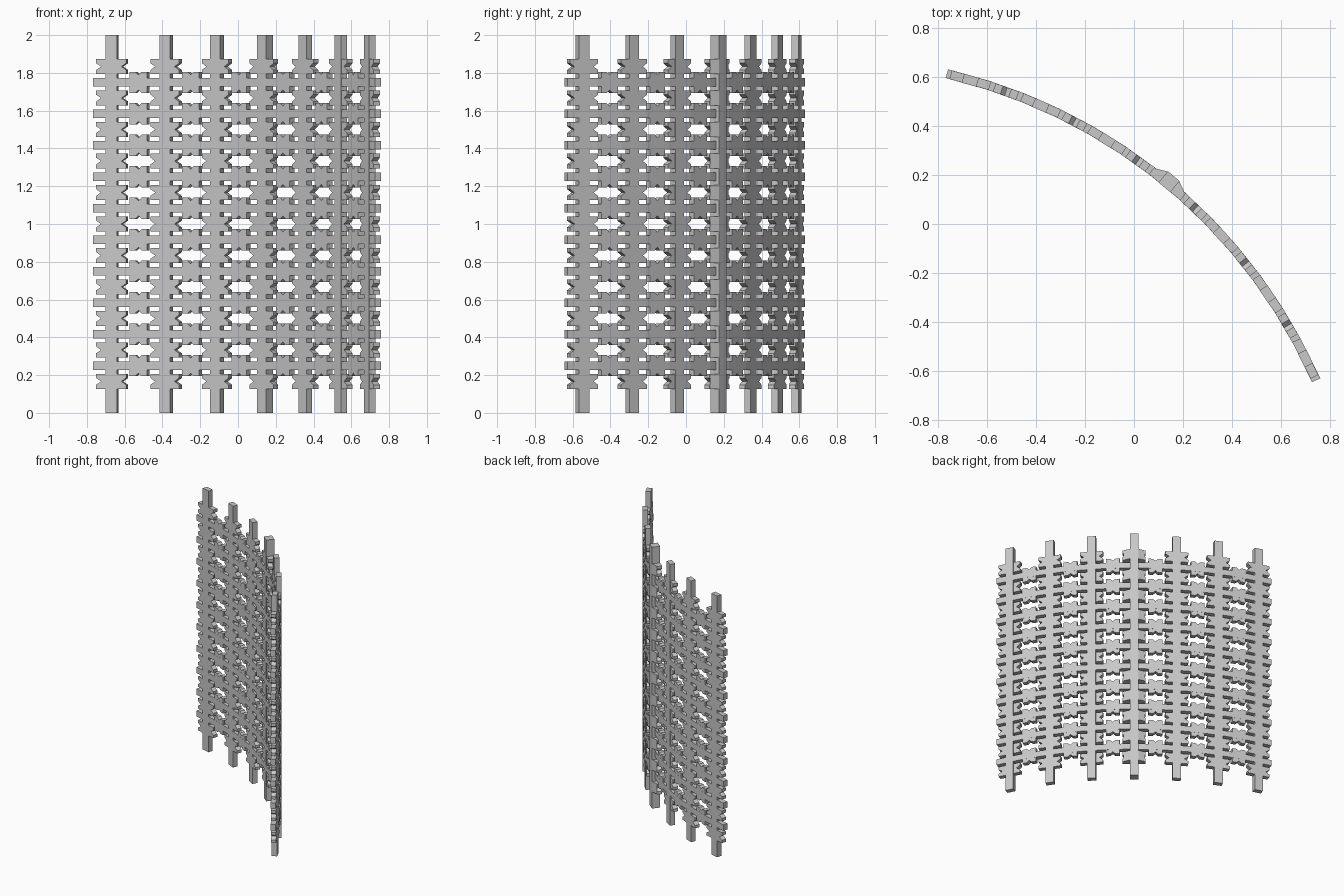
import bpy, bmesh, math
from mathutils import Matrix, Vector

cube = bpy.data.objects.get("Cube")
if cube:
    bpy.data.objects.remove(cube)

RADIUS = 2.18          # plan radius of the curved screen
MID = 0.213            # offset of the arc's middle from the chord
TURN = math.radians(-39.7)
STEP = math.radians(8) # angle between posts
PITCH = 1 / 6          # vertical spacing of the rails
ROWS = 10
THICK = 0.036

grey = bpy.data.materials.new("plain_grey")
grey.use_nodes = True
colour = (0.58, 0.58, 0.58, 1)
grey.diffuse_color = colour
grey.node_tree.nodes["Principled BSDF"].inputs["Base Color"].default_value = colour

CHORD = Matrix.Rotation(TURN, 4, 'Z')


def frame(angle):
    """Local frame on the arc: x along it, y outward, z up."""
    place = Matrix.Translation((RADIUS * math.sin(angle),
                                MID - RADIUS * (1 - math.cos(angle)), 0))
    return CHORD @ place @ Matrix.Rotation(-angle, 4, 'Z')


def prism(bm, outline, offset, matrix):
    """Extrude a flat outline of 3D points by an offset vector."""
    face = bm.faces.new([bm.verts.new(p) for p in outline])
    made = bmesh.ops.extrude_face_region(bm, geom=[face], use_keep_orig=True)
    top = [v for v in made["geom"] if isinstance(v, bmesh.types.BMVert)]
    bmesh.ops.translate(bm, vec=offset, verts=top)
    bmesh.ops.transform(bm, matrix=matrix, verts=list(face.verts) + top)


def plate(bm, quarter, z, thick, matrix):
    """Upright plate, symmetric both ways; quarter runs from side to top."""
    pts = list(quarter)
    pts += [(-x, y) for x, y in reversed(quarter)]
    pts += [(-x, -y) for x, y in quarter]
    pts += [(x, -y) for x, y in reversed(quarter)]
    clean = [p for i, p in enumerate(pts)
             if (Vector(p) - Vector(pts[i - 1])).length > 1e-6]
    prism(bm, [(x, -thick / 2, z + y) for x, y in clean], (0, thick, 0), matrix)


def plan(bm, outline, low, high, matrix):
    """Plan outline extruded upward."""
    prism(bm, [(x, y, low) for x, y in outline], (0, 0, high - low), matrix)


def finish(bm, name):
    bmesh.ops.recalc_face_normals(bm, faces=bm.faces)
    mesh = bpy.data.meshes.new(name)
    bm.to_mesh(mesh)
    bm.free()
    mesh.materials.append(grey)
    obj = bpy.data.objects.new(name, mesh)
    bpy.context.collection.objects.link(obj)


rail_heights = [0.25 + PITCH * i for i in range(ROWS)]
star_heights = [0.25 + PITCH * (i - 0.5) for i in range(ROWS + 1)]
STAR = [(0.056, 0), (0.083, 0.018), (0.083, 0.04)]
TIE = [(0.05, 0), (0.05, 0.056), (0.018, 0.056), (0, 0.04)]

# Posts with notched plates
for k in range(-3, 4):
    m = frame(k * STEP)
    outer = 0.04 if k == 0 else 0.019
    bm = bmesh.new()
    plan(bm, [(-0.031, -0.019), (0.031, -0.019), (0.031, outer), (-0.031, outer)],
         0, 2, m)
    finish(bm, f"post_{k + 4}")

    bm = bmesh.new()
    for z in star_heights:
        plate(bm, STAR, z, THICK, m)
        if k == 0:
            # Wedges bracing the thicker middle post
            for s in (-1, 1):
                plan(bm, [(s * 0.03, 0.017), (s * 0.03, 0.039), (s * 0.077, 0.017)],
                     z - 0.04, z + 0.04, m)
    finish(bm, f"notched_plates_{k + 4}")

# Small notched ties halfway between posts
for k in range(6):
    bm = bmesh.new()
    for z in rail_heights:
        plate(bm, TIE, z, THICK, frame((k - 2.5) * STEP))
    finish(bm, f"tie_plates_{k + 1}")

# Rails: faceted arcs through all posts
def rail_edge(shift):
    bends = [(i + 0.5) * STEP / 2 for i in range(-6, 6)]
    r = (RADIUS + shift) / math.cos(STEP / 4)
    pts = [(r * math.sin(a), r * math.cos(a) + MID - RADIUS) for a in bends]
    ends = []
    for s in (-1, 1):
        p = CHORD.inverted() @ frame(s * 3 * STEP) @ Vector((s * 0.099, shift, 0))
        ends.append((p.x, p.y))
    return [ends[0]] + pts + [ends[1]]


outline = rail_edge(-0.0185) + rail_edge(0.0185)[::-1]
for i, z in enumerate(rail_heights):
    bm = bmesh.new()
    plan(bm, outline, z - 0.023, z + 0.023, CHORD)
    finish(bm, f"rail_{i + 1}")
